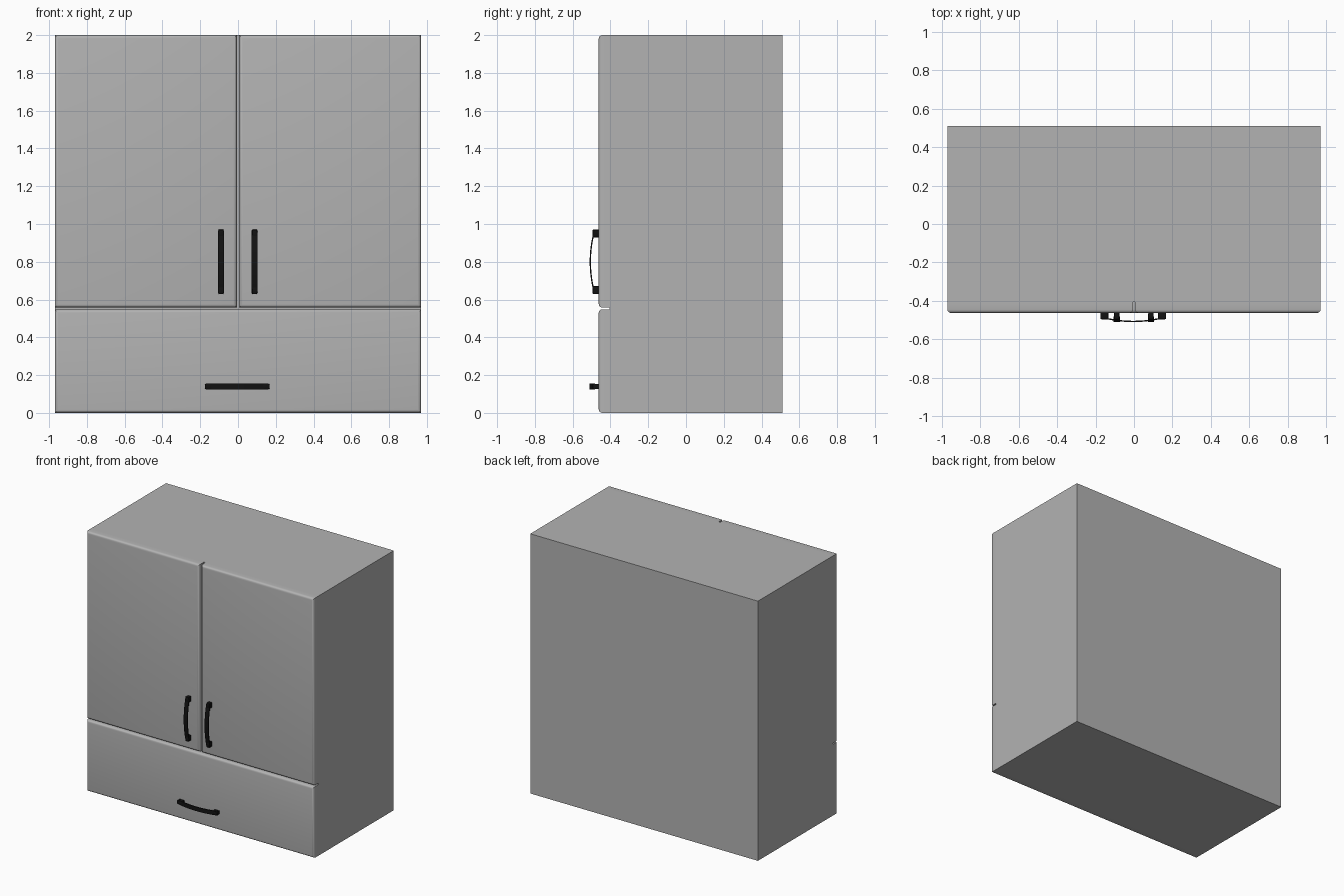
import bpy, bmesh, math
from mathutils import Matrix, Vector

if "Cube" in bpy.data.objects:
    bpy.data.objects.remove(bpy.data.objects["Cube"])


def material(name, rgb):
    m = bpy.data.materials.new(name)
    m.diffuse_color = (*rgb, 1)
    m.use_nodes = True
    m.node_tree.nodes["Principled BSDF"].inputs["Base Color"].default_value = m.diffuse_color
    return m


GREY = material("cabinet grey", (0.45, 0.45, 0.45))
BLACK = material("handle black", (0.006, 0.006, 0.006))


def finish(name, bm, mat, smooth=False):
    bmesh.ops.recalc_face_normals(bm, faces=bm.faces)
    me = bpy.data.meshes.new(name)
    bm.to_mesh(me)
    bm.free()
    ob = bpy.data.objects.new(name, me)
    me.materials.append(mat)
    bpy.context.collection.objects.link(ob)
    if smooth:
        bpy.ops.object.select_all(action='DESELECT')
        ob.select_set(True)
        bpy.context.view_layer.objects.active = ob
        bpy.ops.object.shade_smooth_by_angle(angle=math.radians(35))
    return ob


def add_box(bm, lo, hi):
    lo, hi = Vector(lo), Vector(hi)
    mat = Matrix.Translation((lo + hi) / 2) @ Matrix.Diagonal((*(hi - lo), 1))
    return bmesh.ops.create_cube(bm, size=1, matrix=mat)["verts"]


# Carcass
bm = bmesh.new()
add_box(bm, (-0.97, -0.405, 0), (0.97, 0.51, 2))
finish("carcass", bm, GREY)


# Front panels with a rounded front rim
def panel(name, x0, x1, z0, z1):
    bm = bmesh.new()
    add_box(bm, (x0, -0.462, z0), (x1, -0.405, z1))
    rim = [e for e in bm.edges if all(v.co.y < -0.45 for v in e.verts)]
    bmesh.ops.bevel(bm, geom=rim, offset=0.018, segments=4, profile=0.5,
                    affect='EDGES')
    finish(name, bm, GREY, True)


panel("left_door", -0.97, -0.006, 0.558, 2)
panel("right_door", 0.006, 0.97, 0.558, 2)
panel("drawer_front", -0.97, 0.97, 0, 0.548)


# Bow handle: a thin curved strap on two rounded feet, built along z
def handle(name, x, z, horizontal=False):
    bm = bmesh.new()
    n, half, w, t = 16, 0.165, 0.016, 0.007
    rings = []
    for i in range(n + 1):
        s = 2 * i / n - 1
        y = -0.51 + 0.022 * s * s
        rings.append([bm.verts.new((dx, y + dy, half * s))
                      for dx, dy in ((-w, 0), (w, 0), (w, t), (-w, t))])
    for a, b in zip(rings, rings[1:]):
        for k in range(4):
            bm.faces.new((a[k], a[(k + 1) % 4], b[(k + 1) % 4], b[k]))
    bm.faces.new(rings[0])
    bm.faces.new(rings[-1])
    for s in (-1, 1):
        foot = add_box(bm, (-0.014, -0.495, s * 0.15 - 0.021),
                       (0.014, -0.46, s * 0.15 + 0.021))
        edges = list({e for v in foot for e in v.link_edges})
        bmesh.ops.bevel(bm, geom=edges, offset=0.005, segments=2,
                        profile=0.5, affect='EDGES')
    ob = finish(name, bm, BLACK, True)
    ob.location = (x, 0, z)
    if horizontal:
        ob.rotation_euler.y = math.pi / 2


handle("left_door_handle", -0.09, 0.80)
handle("right_door_handle", 0.088, 0.80)
handle("drawer_handle", -0.004, 0.14, True)
